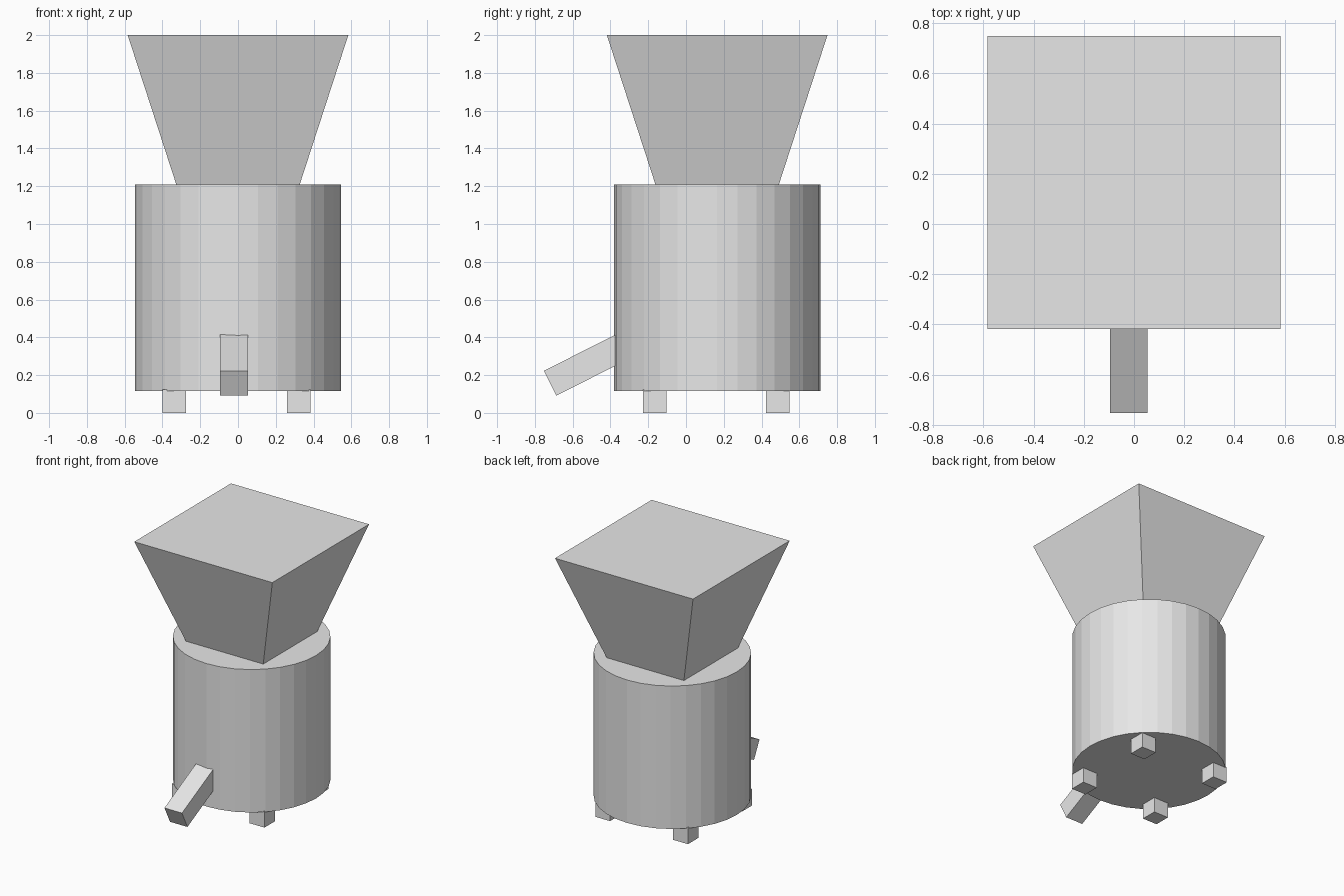
import bpy, math
from mathutils import Vector

if "Cube" in bpy.data.objects:
    bpy.data.objects.remove(bpy.data.objects["Cube"])

CY = 0.165  # y of the body axis

grey = bpy.data.materials.new("light_grey")
grey.diffuse_color = (0.8, 0.8, 0.8, 1)
grey.use_nodes = True
grey.node_tree.nodes["Principled BSDF"].inputs["Base Color"].default_value = grey.diffuse_color


def finish(name):
    ob = bpy.context.object
    ob.name = name
    ob.data.materials.append(grey)
    return ob


def box(name, loc, size, rot=(0, 0, 0)):
    bpy.ops.mesh.primitive_cube_add(size=1, location=loc, rotation=rot)
    ob = finish(name)
    ob.scale = size
    return ob


# Drum body
bpy.ops.mesh.primitive_cylinder_add(vertices=32, radius=0.546, depth=1.093,
                                    location=(0, CY, 0.6635))
finish("drum_body")

# Closed square hopper, flaring upwards
hopper = box("hopper", (0, CY, 1.605), (1, 1, 0.79))
for v in hopper.data.vertices:
    half = 0.584 if v.co.z > 0 else 0.327
    v.co.x = math.copysign(half, v.co.x)
    v.co.y = math.copysign(half, v.co.y)

# Sloping outlet spout, its inner end buried in the drum
angle = math.radians(26.8)
length = 0.6
outer_end = Vector((-0.021, -0.7195, 0.157))
inward = Vector((0, math.cos(angle), math.sin(angle)))
box("spout", outer_end + inward * length / 2, (0.148, length, 0.147), (angle, 0, 0))

# Four block feet
for side, x in (("left", -0.338), ("right", 0.321)):
    for end, y in (("front", -0.166), ("back", 0.486)):
        box(f"foot_{end}_{side}", (x, y, 0.0625), (0.125, 0.125, 0.125))
